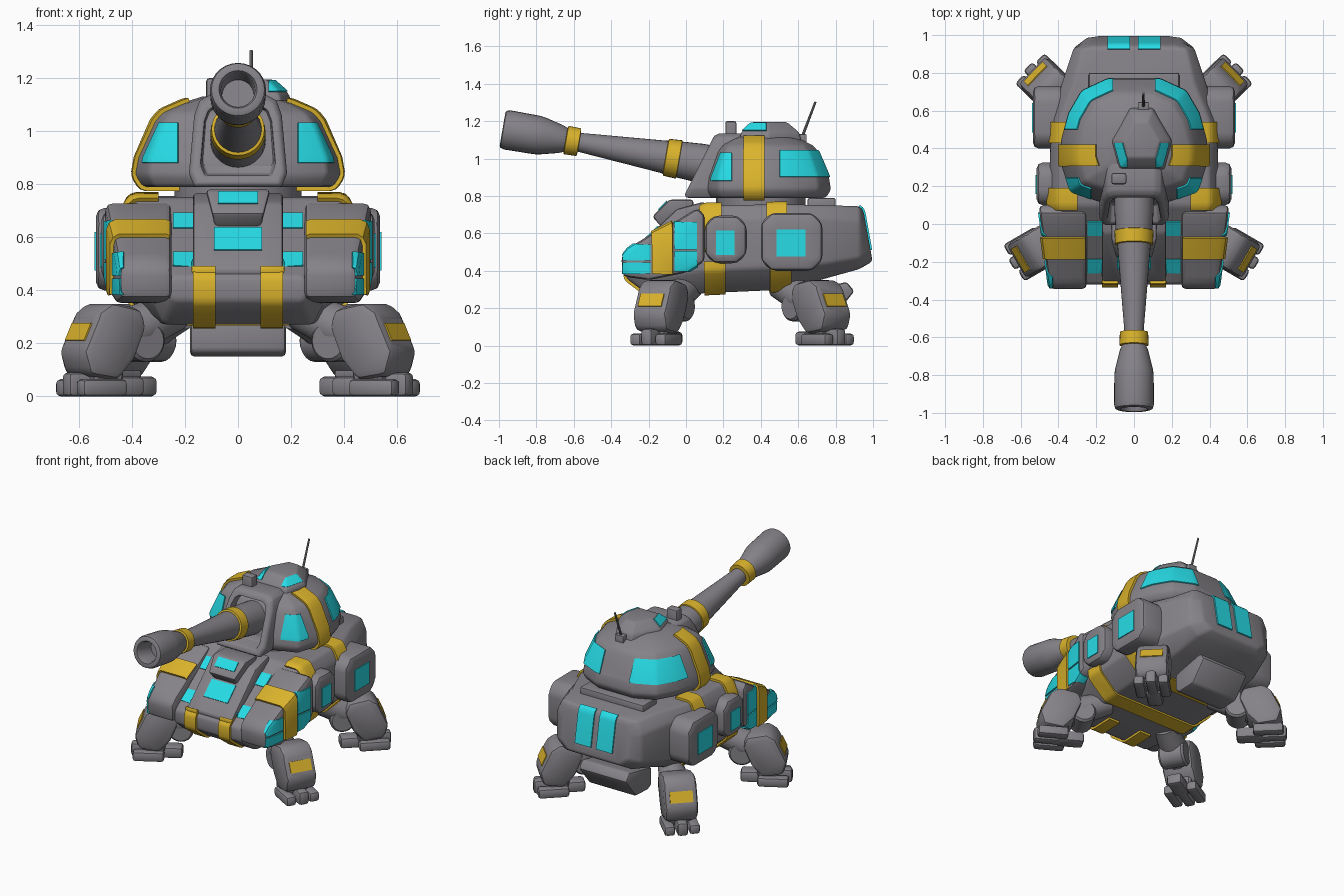
import bpy, bmesh, math
from mathutils import Vector, Matrix

if "Cube" in bpy.data.objects:
    bpy.data.objects.remove(bpy.data.objects["Cube"])

MATS = []
for nm, c in (("armour_grey", (0.235, 0.225, 0.245)), ("gold_trim", (0.7, 0.45, 0.025)), ("cyan_panel", (0.02, 0.72, 0.8))):
    m = bpy.data.materials.new(nm)
    m.diffuse_color = (*c, 1)
    m.use_nodes = True
    m.node_tree.nodes["Principled BSDF"].inputs["Base Color"].default_value = m.diffuse_color
    MATS.append(m)
GREY, GOLD, CYAN = 0, 1, 2


def loft(rings, bevel=0.0, seg=2, min_angle=18):
    """Skin through equal-length rings, cap the ends, round the sharp edges."""
    bm = bmesh.new()
    vs = [[bm.verts.new(p) for p in r] for r in rings]
    n = len(vs[0])
    for a, b in zip(vs, vs[1:]):
        for i in range(n):
            bm.faces.new((a[i], a[(i + 1) % n], b[(i + 1) % n], b[i]))
    bm.faces.new(vs[0])
    bm.faces.new(vs[-1])
    bmesh.ops.recalc_face_normals(bm, faces=bm.faces)
    if bevel:
        es = [e for e in bm.edges if e.calc_face_angle(0) > math.radians(min_angle)]
        bmesh.ops.bevel(bm, geom=es, offset=bevel, segments=seg, profile=0.5, affect='EDGES', clamp_overlap=True)
    bm.normal_update()
    return bm


def prism(pts, axis, a, b, bevel=0.015):
    return loft([[Vector(p[:axis] + (t,) + p[axis:]) for p in pts] for t in (a, b)], bevel)


def box(lo, hi, bevel=0.012):
    return prism([(lo[0], lo[1]), (hi[0], lo[1]), (hi[0], hi[1]), (lo[0], hi[1])], 2, lo[2], hi[2], bevel)


def stack(plan, c, levels, bevel):
    """Plan outline scaled about c at several heights."""
    return loft([[(c[0] + (x - c[0]) * s, c[1] + (y - c[1]) * s, z) for x, y in plan] for z, s in levels], bevel, 2, 22)


def lathe(p, d, prof, n=28):
    q = Vector(d).to_track_quat('Z', 'Y')
    return loft([[Vector(p) + q @ Vector((r * math.cos(k * math.tau / n), r * math.sin(k * math.tau / n), t))
                  for k in range(n)] for t, r in prof])


def paint(bm, lo, hi, mat, lift=0.006):
    """Cut the surface along a box, colour what lies inside and raise it slightly."""
    def touches(f):
        return all(min(v.co[i] for v in f.verts) < hi[i] and max(v.co[i] for v in f.verts) > lo[i] for i in range(3))
    for i in range(3):
        for val in (lo[i], hi[i]):
            fs = [f for f in bm.faces if touches(f)]
            geom = fs + list({e for f in fs for e in f.edges}) + list({v for f in fs for v in f.verts})
            co, no = Vector(), Vector()
            co[i], no[i] = val, 1
            bmesh.ops.bisect_plane(bm, geom=geom, dist=1e-5, plane_co=co, plane_no=no)
    bm.normal_update()
    fs = [f for f in bm.faces if all(lo[i] < f.calc_center_median()[i] < hi[i] for i in range(3))]
    if not fs:
        return
    for f in fs:
        f.material_index = mat
    new = bmesh.ops.extrude_face_region(bm, geom=fs)['geom']
    nf = {g for g in new if isinstance(g, bmesh.types.BMFace)}
    bm.normal_update()
    move = {v: sum((f.normal for f in v.link_faces if f in nf), Vector()).normalized() * lift
            for v in new if isinstance(v, bmesh.types.BMVert)}
    for v, d in move.items():
        v.co += d
        for f in v.link_faces:
            f.material_index = mat
    bm.normal_update()


def paint2(bm, lo, hi, mat, lift=0.006):
    paint(bm, lo, hi, mat, lift)
    paint(bm, (-hi[0], lo[1], lo[2]), (-lo[0], hi[1], hi[2]), mat, lift)


def finish(name, bm, mirror=False, mat=None, matrix=None):
    if matrix:
        bm.transform(matrix)
    if mat is not None:
        for f in bm.faces:
            f.material_index = mat
    if mirror:
        g = bmesh.ops.duplicate(bm, geom=bm.verts[:] + bm.edges[:] + bm.faces[:])['geom']
        bmesh.ops.scale(bm, vec=(-1, 1, 1), verts=[v for v in g if isinstance(v, bmesh.types.BMVert)])
        bmesh.ops.reverse_faces(bm, faces=[f for f in g if isinstance(f, bmesh.types.BMFace)])
    me = bpy.data.meshes.new(name)
    bm.to_mesh(me)
    bm.free()
    for m in MATS:
        me.materials.append(m)
    bpy.context.collection.objects.link(bpy.data.objects.new(name, me))


# Hull: cross-sections from nose to tail (y, zb, zm1, zm2, zt, xb, w, xt)
rings = []
for y, zb, z1, z2, zt, xb, w, xt in (
        (-.32, .36, .38, .43, .45, .24, .26, .24), (-.20, .27, .36, .48, .53, .28, .32, .28),
        (.10, .28, .40, .67, .75, .32, .45, .40), (.55, .30, .42, .68, .755, .32, .44, .40),
        (.75, .36, .44, .68, .75, .27, .38, .32), (.93, .41, .47, .66, .745, .25, .32, .28),
        (.985, .45, .5, .66, .72, .19, .25, .21)):
    half = [(xb, zb), (w, z1), (w, z2), (xt, zt)]
    rings.append([(x, y - (z - .52) * .18 * (y > .95), z) for x, z in half + [(-x, z) for x, z in reversed(half)]])
hull = loft(rings, 0.02)
for y in (.08, .43):                                      # gold straps round the hull
    paint2(hull, (.3, y, .5), (.6, y + .11, .9), GOLD, .015)
    paint(hull, (-.6, y + .02, .1), (.6, y + .13, .45), GOLD, .012)
paint2(hull, (.085, -.5, .2), (.17, -.04, .5), GOLD, .015)
for y in (-.26, -.06):                                    # slots beside the front plate
    paint2(hull, (.165, y, .46), (.245, y + .075, .8), CYAN)
paint2(hull, (.02, .925, .51), (.14, 1.1, .78), CYAN, .009)
finish("hull", hull)

# Front plate and its hatch
plate = prism([(-.31, .48), (-.05, .73), (.1, .77), (.1, .5), (-.25, .34)], 0, -.17, .17)
paint(plate, (-.09, -.4, .55), (.09, 0, .635), CYAN)
paint2(plate, (.085, -.4, .3), (.165, -.2, .485), GOLD, .015)
finish("front_plate", plate)
hatch = prism([(-.18, .69), (-.09, .78), (.04, .78), (.04, .66), (-.12, .62)], 0, -.12, .12)
for v in hatch.verts:                                     # narrower at the bottom
    v.co.x *= 1 - max(0, .77 - v.co.z) * 2.2
paint(hatch, (-.075, -.3, .725), (.075, -.05, .77), CYAN)
finish("front_hatch", hatch)

# Front side pods, narrowing to the front
pod = prism([(-.34, .37), (-.345, .48), (-.31, .52), (-.18, .6), (-.07, .655), (.06, .735), (.1, .7), (.1, .45),
             (.0, .39), (-.2, .35)], 0, .25, .505, .025)
for v in pod.verts:
    if v.co.x > .4:
        v.co.x += (v.co.y - .1) * .13
paint(pod, (.262, -.18, .385), (.6, -.07, .8), GOLD, .015)
for y0, y1, z0, z1 in ((-.335, -.19, .385, .445), (-.335, -.19, .455, .54), (-.06, .06, .4, .505), (-.06, .06, .515, .66)):
    paint(pod, (.43, y0, z0), (.6, y1, z1), CYAN, .008)
finish("front_pods", pod, True)


# Octagonal side pods
def octo(y0, y1, z0, z1, c):
    return [(y0 + c, z0), (y1 - c, z0), (y1, z0 + c), (y1, z1 - c), (y1 - c, z1), (y0 + c, z1), (y0, z1 - c), (y0, z0 + c)]


for nm, o, x0, x1, win in (("middle_pods", (.1, .325, .44, .695, .05), .38, .515, (.16, .26, .485, .615)),
                           ("rear_pods", (.4, .73, .40, .71, .055), .28, .535, (.485, .64, .475, .62))):
    pod = prism(octo(*o), 0, x0, x1, .03)
    paint(pod, (x1 - .03, win[0], win[2]), (.6, win[1], win[3]), CYAN)
    finish(nm, pod, True)

# Belly box, rear deck block, turret ring
finish("belly_box", prism([(.62, .17), (.66, .15), (.79, .155), (.9, .29), (.86, .34), (.62, .29)], 0, -.18, .18))
finish("rear_deck_block", box((-.24, .65, .72), (.24, .8, .79)))
finish("turret_ring", lathe((0, .4, .72), (0, 0, 1), [(0, .24), (.085, .24)]))

# Turret
half = [(.17, .11), (.34, .17), (.39, .32), (.39, .44), (.35, .59), (.28, .71), (.14, .775)]
turret = stack(half + [(-x, y) for x, y in reversed(half)], (0, .4),
               [(.79, .93), (.835, 1), (.90, .97), (1.035, .82), (1.07, .75), (1.105, .55), (1.13, .35)], .014)
paint2(turret, (.18, .31, .7), (.5, .42, 1.11), GOLD, .015)
paint2(turret, (.11, .5, .9), (.5, .9, 1.04), CYAN, .008)
paint2(turret, (.225, 0, .88), (.5, .245, 1.03), CYAN, .008)
finish("turret", turret)

# Gun frame with sunken front
fr = [(.165, .79), (.185, .84), (.165, 1.06), (.145, 1.115), (.11, 1.135)]
fr = fr + [(-x, z) for x, z in reversed(fr)]


def frame_ring(s, push):
    return [(x * s, (.965 + (z - .965) * s - .8) * .5 - .01 + push, .965 + (z - .965) * s) for x, z in fr]


finish("gun_frame", loft([[(x, .32, z) for x, z in fr], frame_ring(1, .02), frame_ring(.92, 0), frame_ring(.76, 0),
                          frame_ring(.72, .09)], .008))

# Gun barrel with gold rings and muzzle
P, D = (0, .12, .968), (0, -1, .172)
finish("gun_barrel", lathe(P, D, [(-.05, .105), (.05, .104), (.16, .097), (.25, .087), (.71, .05), (.79, .05)]))
finish("barrel_root_ring", lathe(P, D, [(.155, .09), (.16, .104), (.23, .1), (.235, .08)]), mat=GOLD)
finish("barrel_front_ring", lathe(P, D, [(.70, .045), (.703, .075), (.772, .077), (.777, .05)]), mat=GOLD)
finish("muzzle", lathe(P, D, [(.77, .05), (.775, .065), (.80, .075), (.90, .1), (.93, .104), (1.09, .106), (1.112, .1),
                              (1.117, .09), (1.117, .072), (1.10, .064), (.98, .06)]))

# Cupola, sight and antenna
cup = stack([(-.08, .29), (.16, .29), (.2, .44), (.1, .61), (-.02, .61), (-.12, .44)], (.04, .44),
            [(1.07, 1.06), (1.135, .98), (1.15, .9), (1.195, .58)], .01)
for x0, x1 in ((-.3, -.035), (.115, .4)):
    paint(cup, (x0, .28, 1.148), (x1, .43, 1.188), CYAN)
finish("cupola", cup)
finish("sight_block", box((-.12, .21, 1.06), (-.04, .27, 1.2)))
finish("antenna_base", box((.02, .59, 1.06), (.08, .645, 1.13), .006))
finish("antenna", lathe((.05, .615, 1.1), (0, .38, 1), [(0, .008), (.218, .006)], 8))

# Legs, built in a local frame pointing outward along x
for end, pos, ang in (("front", (.52, -.14, 0), -30), ("rear", (.455, .73, 0), 44)):
    M = Matrix.Translation(pos) @ Matrix.Rotation(math.radians(ang), 4, 'Z')
    shin = prism([(-.13, .33), (.0, .355), (.055, .32), (.125, .17), (.1, .08), (-.03, .06), (-.1, .14), (-.15, .26)],
                 1, -.105, .105, .03)
    paint(shin, (.02, -.072, .21), (.2, .072, .275), GOLD)
    finish(end + "_shins", shin, True, None, M)
    finish(end + "_thighs", lathe((-.07, 0, .22), (-1, 0, .4), [(-.03, .06), (0, .085), (.1, .09), (.2, .08), (.28, .075)], 20),
           True, None, M)
    for nm, r, w, z, rad in (("ankles", .0, .075, .085, .065), ("knees", -.16, .085, .21, .08)):
        finish(f"{end}_{nm}", lathe((r, -w, z), (0, 1, 0), [(0, rad - .012), (.014, rad), (2 * w - .014, rad),
                                                            (2 * w, rad - .012)], 20), True, None, M)
    for nm, t, r0, r1, h in (("left", .078, -.06, .135, .065), ("middle", 0, -.04, .15, .09), ("right", -.078, -.06, .135, .065)):
        finish(f"{end}_toe_{nm}", box((r0, t - .034, 0), (r1, t + .034, h), .018), True, None, M)
    finish(end + "_heels", box((-.17, -.05, 0), (.0, .05, .075), .02), True, None, M)

# Smooth shading with sharp edges kept
for ob in bpy.context.scene.objects:
    ob.select_set(True)
    bpy.context.view_layer.objects.active = ob
bpy.ops.object.shade_smooth_by_angle(angle=math.radians(35))
